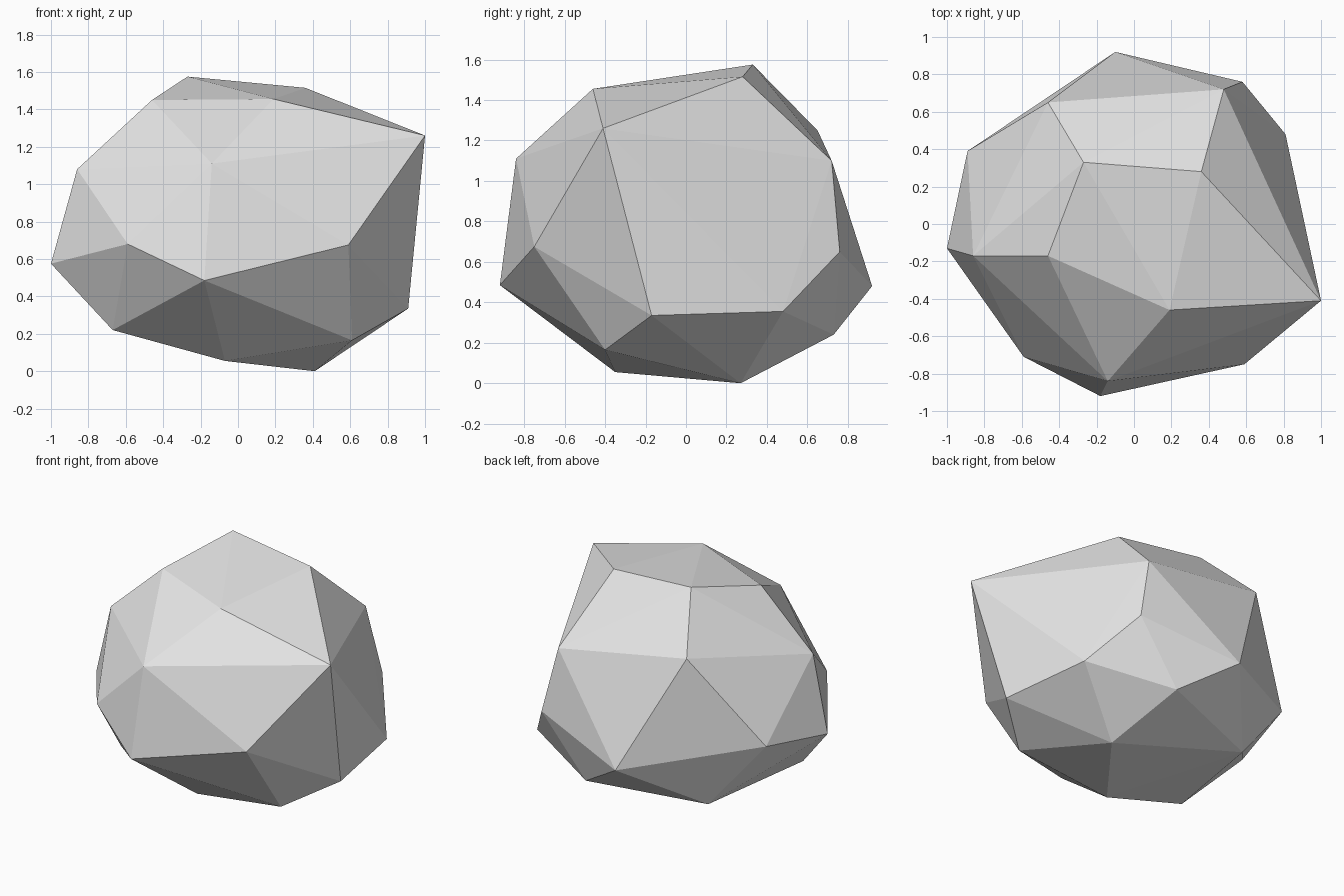
import bpy
import bmesh
from mathutils import Vector

# Remove the default cube only
default_cube = bpy.data.objects.get("Cube")
if default_cube:
    bpy.data.objects.remove(default_cube, do_unlink=True)


def make_material(name, colour):
    """Plain flat-coloured material for viewport and render."""
    material = bpy.data.materials.new(name)
    material.use_nodes = True
    material.diffuse_color = colour
    shader = next(node for node in material.node_tree.nodes
                  if node.type == "BSDF_PRINCIPLED")
    shader.inputs["Base Color"].default_value = colour
    return material


def make_faceted_stone(name, corners, material):
    """Wrap the corner points in a convex, flat-shaded skin."""
    bm = bmesh.new()
    for corner in corners:
        bm.verts.new(Vector(corner) / 100)
    hull = bmesh.ops.convex_hull(bm, input=bm.verts[:])

    # Drop anything the hull left inside
    spare = set(hull["geom_interior"]) | set(hull["geom_unused"])
    spare_verts = [item for item in spare if isinstance(item, bmesh.types.BMVert)]
    if spare_verts:
        bmesh.ops.delete(bm, geom=spare_verts, context="VERTS")
    bmesh.ops.recalc_face_normals(bm, faces=bm.faces[:])
    for face in bm.faces:
        face.smooth = False

    mesh = bpy.data.meshes.new(name)
    bm.to_mesh(mesh)
    bm.free()
    mesh.materials.append(material)
    stone = bpy.data.objects.new(name, mesh)
    bpy.context.scene.collection.objects.link(stone)
    return stone


# Corner points of the boulder in hundredths of a unit, crown to base
crown = [(-27, 33, 157.5), (36, 28, 151.5), (-46, -17, 145), (19, -46, 145.5)]
shoulder = [(100, -41, 126), (-46, 65, 125), (-14, -84, 111),
            (48, 72, 110), (-86, -17, 108)]
waist = [(-59, -71, 68), (59, -75, 67.5), (-89, 39, 65.5), (58, 76, 65),
         (-100, -13, 57.5), (-18, -92, 48.5), (-10, 92, 48)]
foot = [(81, 48, 35.5), (91, -17, 33.5), (26, 73, 24), (-67, -33, 22),
        (-50, 47, 18), (61, -40, 16.5)]
base = [(-7, -35, 5.5), (41, 27, 0)]

stone_grey = make_material("stone grey", (0.8, 0.8, 0.8, 1.0))
make_faceted_stone("boulder", crown + shoulder + waist + foot + base, stone_grey)
